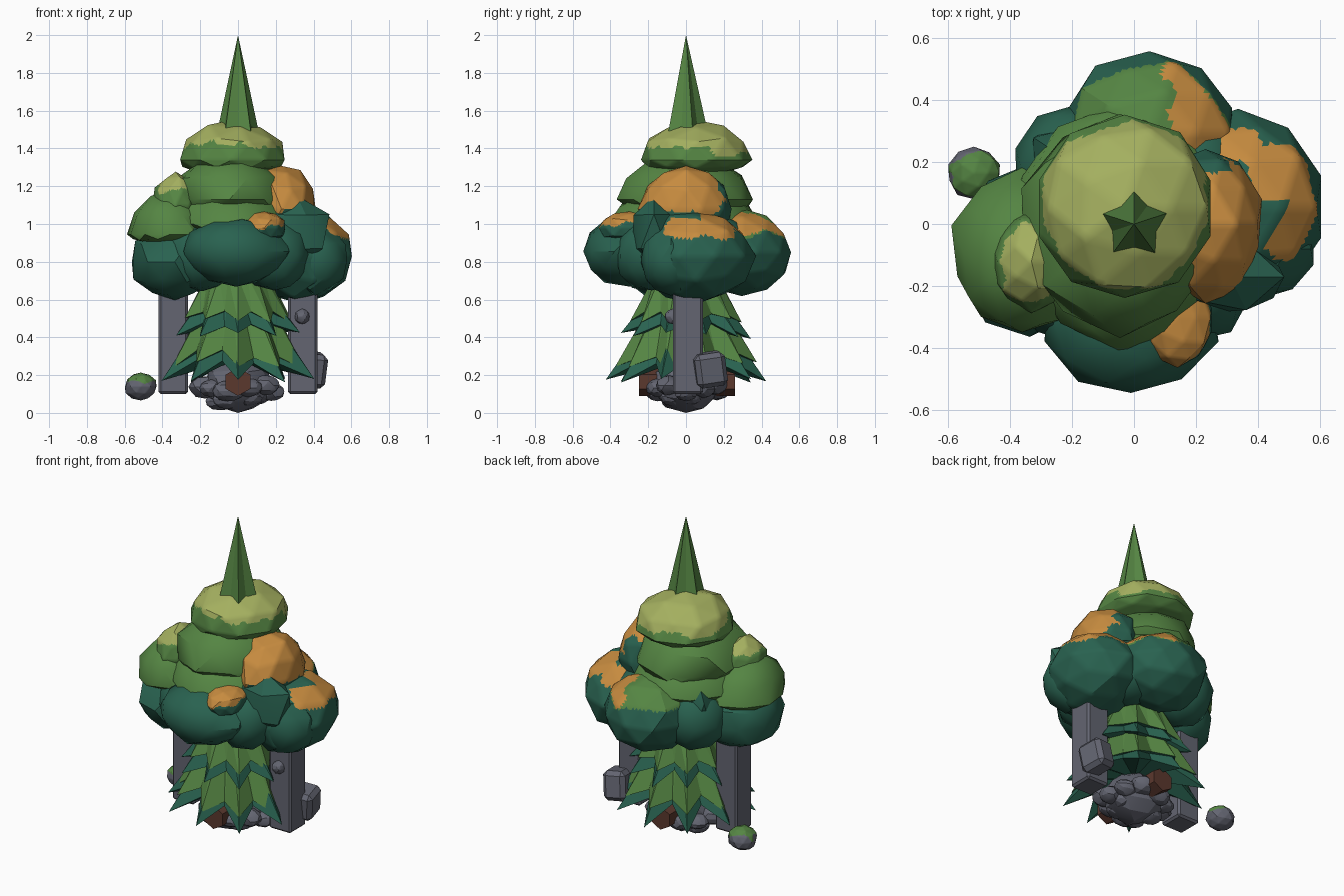
import bpy, bmesh, math, random
from mathutils import Vector, Euler, noise

cube = bpy.data.objects.get("Cube")
if cube:
    bpy.data.objects.remove(cube, do_unlink=True)
random.seed(4)

MATS = {}
for mat_name, col in {"dark green": (0.022, 0.122, 0.08), "leaf green": (0.09, 0.235, 0.056),
                      "light green": (0.37, 0.43, 0.115), "autumn orange": (0.57, 0.26, 0.05),
                      "stone grey": (0.125, 0.13, 0.165), "bark brown": (0.105, 0.04, 0.027)}.items():
    m = bpy.data.materials.new(mat_name)
    m.use_nodes = True
    m.diffuse_color = (*col, 1)
    bsdf = m.node_tree.nodes["Principled BSDF"]
    bsdf.inputs["Base Color"].default_value = (*col, 1)
    bsdf.inputs["Roughness"].default_value = 0.9
    MATS[mat_name] = m
DARK, LEAF, LIGHT, ORANGE, STONE, BARK = MATS


def finish(name, bm, colours, angle=0):
    bmesh.ops.recalc_face_normals(bm, faces=bm.faces)
    me = bpy.data.meshes.new(name)
    bm.to_mesh(me)
    bm.free()
    for c in colours:
        me.materials.append(MATS[c])
    ob = bpy.data.objects.new(name, me)
    bpy.context.collection.objects.link(ob)
    if angle:
        bpy.ops.object.select_all(action="DESELECT")
        ob.select_set(True)
        bpy.context.view_layer.objects.active = ob
        bpy.ops.object.shade_smooth_by_angle(angle=math.radians(angle))
    return ob


def blob(name, loc, size, base, patches=(), detail=2, jitter=0.05, angle=32, drop=1.0):
    """Lumpy ball, its lower half scaled by drop.

    Each patch is (colour, planes), a plane is (point, normal), and its border is wavy.
    """
    bm = bmesh.new()
    bmesh.ops.create_icosphere(bm, subdivisions=detail, radius=1)
    for v in bm.verts:
        if v.co.z < 0:
            v.co.z *= drop
        v.co = Vector(a * s for a, s in zip(v.co * random.uniform(1 - jitter, 1 + jitter), size)) + Vector(loc)
    colours = [base] + [p[0] for p in patches]
    if patches:
        bmesh.ops.subdivide_edges(bm, edges=bm.edges[:], cuts=6, use_grid_fill=True)
    for f in bm.faces:
        c = f.calc_center_median()
        wave = 0.05 * noise.noise(c * 9) + 0.015 * noise.noise(c * 25)
        for i, (_, planes) in enumerate(patches):
            if all((c - Vector(p)).dot(Vector(n)) + wave > 0 for p, n in planes):
                f.material_index = i + 1
    return finish(name, bm, colours, angle)


def star_skirt(name, n, top, tip, valley, colours, phase=-math.pi / 2, lift=0):
    """Pleated cone with pointed hem; top, tip and valley are (radius, height)."""
    bm = bmesh.new()
    upper, lower = [], []
    for i in range(2 * n):
        a = phase + i * math.pi / n
        r, z = valley if i % 2 else tip
        z += random.uniform(-lift, lift)
        lower.append(bm.verts.new((r * math.cos(a), r * math.sin(a), z)))
        r, z = top
        upper.append(bm.verts.new((r * math.cos(a), r * math.sin(a), z)))
    centre = bm.verts.new((0, 0, valley[1] + 0.02))
    for i in range(2 * n):
        j = (i + 1) % (2 * n)
        bm.faces.new((upper[i], lower[i], lower[j]))
        bm.faces.new((upper[i], lower[j], upper[j]))
        f = bm.faces.new((centre, lower[j], lower[i]))
        f.material_index = len(colours) - 1
    bmesh.ops.remove_doubles(bm, verts=bm.verts, dist=0.0005)
    return finish(name, bm, colours)


def block(name, loc, size, rot=(0, 0, 0), bevel=0.012):
    bm = bmesh.new()
    bmesh.ops.create_cube(bm, size=1)
    for v in bm.verts:
        v.co = Vector(a * s for a, s in zip(v.co, size))
    bmesh.ops.bevel(bm, geom=bm.edges[:], offset=bevel, segments=1, affect="EDGES")
    ob = finish(name, bm, [STONE])
    ob.location, ob.rotation_euler = loc, Euler(rot)


def above(z, tilt_x=0, tilt_y=0):
    return ((0, 0, z), (tilt_x, tilt_y, 1))


# Lower canopy lobes
blob("canopy_core", (0, 0, 0.86), (0.37, 0.37, 0.2), DARK)
blob("front_lobe", (-0.01, -0.295, 0.855), (0.285, 0.26, 0.185), DARK)
blob("front_autumn_tuft", (0.14, -0.3, 0.98), (0.12, 0.16, 0.09), DARK,
     [(ORANGE, [above(0.99)])])
blob("right_side_lobe", (0.335, 0.055, 0.83), (0.27, 0.31, 0.245), DARK,
     [(ORANGE, [above(0.945), ((0, -0.1, 0), (0, 1, 0)), ((0, 0, 1.055), (0, 0, -1))])])
blob("right_side_bulge", (0.41, -0.08, 0.81), (0.17, 0.16, 0.18), DARK)
blob("back_lobe", (0.05, 0.295, 0.85), (0.29, 0.26, 0.225), DARK,
     [(LEAF, [above(0.96, 0.1)]), (ORANGE, [above(0.95), ((0.12, 0, 0), (1, 0, 0))])])
blob("left_side_lobe", (-0.335, -0.08, 0.8), (0.235, 0.28, 0.2), DARK)
for sx, sy in ((1, 1), (1, -1), (-1, 1), (-1, -1)):
    blob("corner_lobe", (sx * 0.19, sy * 0.18, 0.84), (0.2, 0.2, 0.2), DARK)

# Upper canopy
blob("left_shoulder", (-0.36, -0.09, 0.945), (0.23, 0.265, 0.23), LEAF, drop=0.25)
blob("left_knob", (-0.33, -0.12, 1.1), (0.125, 0.165, 0.17), LEAF,
     [(LIGHT, [above(1.195)])])
blob("right_shoulder", (0.23, 0.0, 1.08), (0.185, 0.25, 0.235), DARK,
     [(ORANGE, [above(1.08, 0.1), ((0, 0.19, 0), (0, -1, 0))])])
blob("dark_spur", (0.31, -0.17, 0.96), (0.19, 0.13, 0.2), DARK, detail=1)
blob("rear_spur", (-0.25, 0.23, 0.9), (0.1, 0.09, 0.19), DARK, detail=1)
blob("collar_tier", (-0.04, -0.01, 1.0), (0.35, 0.4, 0.2), LEAF, drop=0.4)
blob("middle_tier", (-0.045, 0, 1.13), (0.325, 0.36, 0.24), LEAF, drop=0.5)
blob("top_tier", (-0.03, 0.05, 1.34), (0.295, 0.295, 0.21), LEAF,
     [(LIGHT, [above(1.4, 0.05, 0.1)])], jitter=0.04, drop=0.4)

# Spire
star_skirt("spire", 5, (0, 2.0), (0.115, 1.49), (0.075, 1.515), [LEAF], phase=math.pi / 2)

# Pine skirt, outermost hem first
star_skirt("skirt_hem", 10, (0.1, 0.64), (0.425, 0.17), (0.27, 0.27), [DARK], lift=0.01)
star_skirt("skirt_lower", 10, (0.12, 0.69), (0.375, 0.25), (0.27, 0.31), [LEAF, DARK], lift=0.025)
star_skirt("skirt_middle", 10, (0.14, 0.68), (0.345, 0.41), (0.23, 0.46), [DARK], lift=0.02)
star_skirt("skirt_upper", 10, (0.17, 0.72), (0.295, 0.49), (0.23, 0.525), [LEAF, DARK], lift=0.015)

# Stone pillars and fallen blocks
for side, name in ((1, "left_pillar"), (-1, "right_pillar")):
    block(name, (side * 0.343, 0.01, 0.39), (0.155, 0.16, 0.58))
block("leaning_block", (0.39, 0.125, 0.23), (0.14, 0.165, 0.18), (0.15, 0.1, 0.2), 0.025)

# Log through the base
bm = bmesh.new()
bmesh.ops.create_cone(bm, cap_ends=True, segments=6, radius1=0.075, radius2=0.075, depth=0.51)
log = finish("log", bm, [BARK])
log.location, log.rotation_euler = (0, 0.005, 0.165), (math.pi / 2, 0, 0)

# Rocks under the skirt, in a wide ring and a lower one
blob("base_rock", (0, 0, 0.15), (0.18, 0.18, 0.145), STONE, jitter=0.04, angle=20)
for count, ring, height in ((10, 0.175, 0.13), (5, 0.1, 0.08)):
    for i in range(count):
        a = (i + 0.5) * math.tau / count - math.pi / 2
        r = random.uniform(0.055, 0.075)
        blob("base_stone", (ring * math.cos(a), 0.9 * ring * math.sin(a), height + random.uniform(-0.02, 0.02)),
             (r * 1.2, r, r * 0.8), STONE, jitter=0.06, angle=20)
blob("pillar_pebble", (0.34, -0.07, 0.51), (0.04, 0.045, 0.04), STONE, angle=20)

# Mossy floating rock
blob("floating_rock", (-0.515, 0.165, 0.14), (0.087, 0.085, 0.072), STONE,
     [(LEAF, [above(0.17)])], angle=25)
